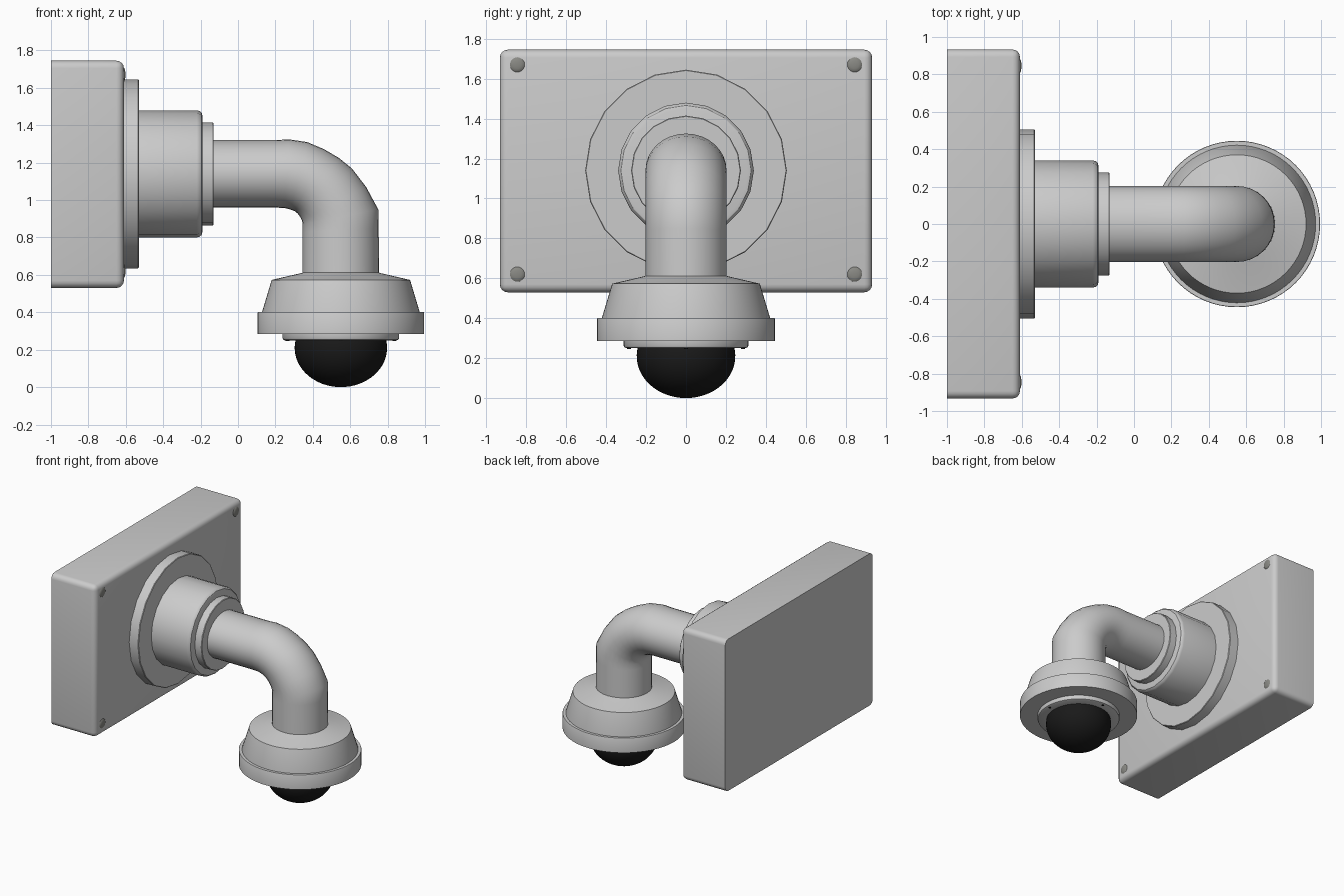
import bpy, bmesh, math
from mathutils import Vector

if "Cube" in bpy.data.objects:
    bpy.data.objects.remove(bpy.data.objects["Cube"])

AXIS_Z = 1.14    # height of the wall-mount axis
HEAD_X = 0.55    # x position of the camera head


def material(name, rgb):
    m = bpy.data.materials.new(name)
    m.diffuse_color = (*rgb, 1)
    m.use_nodes = True
    m.node_tree.nodes["Principled BSDF"].inputs["Base Color"].default_value = m.diffuse_color
    return m


def finish(bm, name, mat=None, angle=32):
    bmesh.ops.recalc_face_normals(bm, faces=bm.faces)
    me = bpy.data.meshes.new(name)
    bm.to_mesh(me)
    bm.free()
    me.shade_smooth()
    me.set_sharp_from_angle(angle=math.radians(angle))
    if mat:
        me.materials.append(mat)
    ob = bpy.data.objects.new(name, me)
    bpy.context.collection.objects.link(ob)
    return ob


def loft(rings, name, mat=None, angle=32):
    """Skin closed rings of points and cap both ends."""
    bm = bmesh.new()
    rows = [[bm.verts.new(p) for p in ring] for ring in rings]
    n = len(rows[0])
    for a, b in zip(rows, rows[1:]):
        for i in range(n):
            j = (i + 1) % n
            bm.faces.new((a[i], a[j], b[j], b[i]))
    bm.faces.new(rows[0])
    bm.faces.new(rows[-1])
    return finish(bm, name, mat, angle)


def lathe(profile, name, centre, axis, n, mat=None, angle=32):
    """Revolve (radius, offset) points about the x or z axis through centre."""
    rings = []
    for r, t in profile:
        ring = []
        for i in range(n):
            a = 2 * math.pi * i / n
            c, s = r * math.cos(a), r * math.sin(a)
            ring.append(Vector(centre) + Vector((t, c, s) if axis == 'X' else (c, s, t)))
        rings.append(ring)
    return loft(rings, name, mat, angle)


black = material("dome_black", (0.01, 0.01, 0.01))
screw_grey = material("screw_grey", (0.25, 0.25, 0.23))

# Junction box: every edge rounded except those on the wall side
bm = bmesh.new()
bmesh.ops.create_cube(bm, size=1)
for v in bm.verts:
    v.co = Vector((-0.805 + v.co.x * 0.39, v.co.y * 1.866, 1.1375 + v.co.z * 1.215))
edges = [e for e in bm.edges if max(v.co.x for v in e.verts) > -0.8]
bmesh.ops.bevel(bm, geom=edges, offset=0.04, segments=4, profile=0.5, affect='EDGES')
finish(bm, "junction_box")

# Corner screws
for y in (-0.845, 0.845):
    for z in (0.62, 1.67):
        lathe([(0.04, -0.03), (0.04, 0.0), (0.034, 0.006), (0.02, 0.01), (0.006, 0.011)],
              "box_screw", (-0.613, y, z), 'X', 20, screw_grey)

# Wall flange, collar and end ring
mount = (0, 0, AXIS_Z)
lathe([(0.505, -0.63), (0.505, -0.534), (0.501, -0.53)], "mount_flange", mount, 'X', 20)
lathe([(0.34, -0.55), (0.34, -0.22), (0.336, -0.205), (0.326, -0.194), (0.31, -0.19)],
      "mount_collar", mount, 'X', 20)
lathe([(0.275, -0.21), (0.275, -0.134), (0.271, -0.13)], "collar_ring", mount, 'X', 20)

# Bent arm: each cross-section spans an outer and an inner point of the bend
outer = [(-0.16, 1.32), (0.20, 1.32), (0.27, 1.325), (0.37, 1.31), (0.46, 1.272), (0.54, 1.225),
         (0.61, 1.168), (0.685, 1.07), (0.75, 0.95), (0.752, 0.85), (0.755, 0.58)]
inner = [(-0.16, 0.96), (0.20, 0.96), (0.25, 0.957), (0.28, 0.95), (0.305, 0.94), (0.32, 0.927),
         (0.332, 0.91), (0.342, 0.89), (0.346, 0.87), (0.346, 0.83), (0.345, 0.58)]
rings = []
for (ox, oz), (ix, iz) in zip(outer, inner):
    o, i = Vector((ox, 0, oz)), Vector((ix, 0, iz))
    mid, half = (o + i) / 2, (o - i) / 2
    rings.append([mid + half * math.cos(a) + Vector((0, 0.203 * math.sin(a), 0))
                  for a in (2 * math.pi * k / 32 for k in range(32))])
loft(rings, "bent_arm", angle=40)

# Camera head housing, with skirt
head = (HEAD_X, 0, 0)
lathe([(0.2, 0.613), (0.21, 0.61), (0.37, 0.573), (0.422, 0.40), (0.422, 0.39)],
      "head_housing", head, 'Z', 64, angle=25)
lathe([(0.42, 0.402), (0.443, 0.402), (0.445, 0.398), (0.445, 0.285), (0.30, 0.285)],
      "head_skirt", head, 'Z', 64)

# Dome retaining ring and its small screws
lathe([(0.312, 0.29), (0.312, 0.262), (0.308, 0.254), (0.30, 0.25), (0.2, 0.25)],
      "dome_ring", head, 'Z', 64)
for k in range(4):
    a = k * math.pi / 2
    lathe([(0.01, 0.26), (0.01, 0.247)], "ring_screw",
          (HEAD_X + 0.285 * math.cos(a), 0.285 * math.sin(a), 0), 'Z', 12, black)

# Black dome cover
dome = []
for k in range(21):
    a = math.radians(25 - 114.5 * k / 20)
    dome.append((0.247 * math.cos(a), 0.21 + 0.21 * math.sin(a)))
lathe(dome, "dome_cover", head, 'Z', 48, black)
